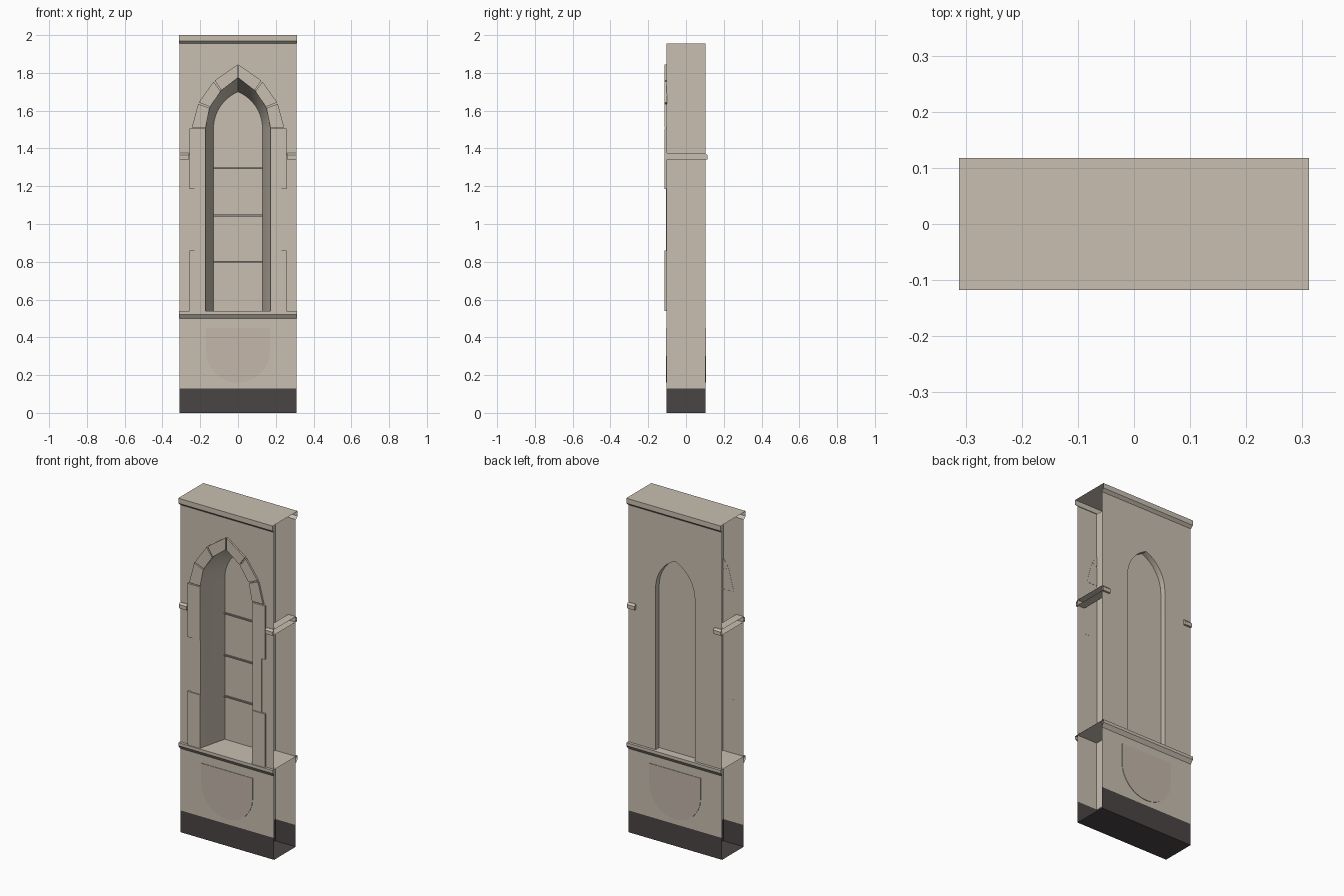
import bpy, bmesh, math
from mathutils import Vector

if "Cube" in bpy.data.objects:
    bpy.data.objects.remove(bpy.data.objects["Cube"])

W, D, TOP, SILL, SPRING, BASE = 0.31, 0.102, 1.955, 0.54, 1.505, 0.13


def material(name, rgb):
    m = bpy.data.materials.new(name)
    m.diffuse_color = (*rgb, 1)
    m.use_nodes = True
    m.node_tree.nodes["Principled BSDF"].inputs["Base Color"].default_value = m.diffuse_color
    return m


STONE = material("pale stone", (0.58, 0.52, 0.44))
DARK = material("dark plinth", (0.068, 0.060, 0.058))
STAIN = material("warm stone", (0.55, 0.475, 0.40))
IRON = material("grey bar", (0.30, 0.27, 0.24))


def build(name, faces, mats=(STONE,), rule=None, smooth=False):
    """faces: list of (points, outward direction)"""
    bm = bmesh.new()
    for pts, out in faces:
        f = bm.faces.new([bm.verts.new(p) for p in pts])
        f.normal_update()
        if f.normal.dot(Vector(out)) < 0:
            f.normal_flip()
        if rule:
            f.material_index = rule(f.calc_center_median())
    bmesh.ops.remove_doubles(bm, verts=bm.verts, dist=1e-5)
    me = bpy.data.meshes.new(name)
    bm.to_mesh(me)
    bm.free()
    for m in mats:
        me.materials.append(m)
    ob = bpy.data.objects.new(name, me)
    bpy.context.collection.objects.link(ob)
    if smooth:
        bpy.context.view_layer.objects.active = ob
        ob.select_set(True)
        bpy.ops.object.shade_smooth_by_angle(angle=math.radians(30))
        ob.select_set(False)
    return ob


def prism(outline, y0, y1):
    """Closed slab from an xz outline"""
    c = Vector((sum(p[0] for p in outline), 0, sum(p[1] for p in outline))) / len(outline)
    fs = [([(x, y, z) for x, z in outline], (0, s, 0)) for y, s in ((y0, -1), (y1, 1))]
    for (ax, az), (bx, bz) in zip(outline, outline[1:] + outline[:1]):
        out = Vector(((ax + bx) / 2, 0, (az + bz) / 2)) - c
        fs.append(([(ax, y0, az), (bx, y0, bz), (bx, y1, bz), (ax, y1, az)], out))
    return fs


def rect(x0, x1, z0, z1):
    return [(x0, z0), (x1, z0), (x1, z1), (x0, z1)]


def half_arch(half, rise, n=8):
    """Right half of a pointed opening, from the sill up to the apex"""
    d = (rise ** 2 - half ** 2) / (2 * half)
    r, end = half + d, math.atan2(rise, d)
    pts = [(r * math.cos(end * i / n) - d, SPRING + r * math.sin(end * i / n)) for i in range(n + 1)]
    pts[-1] = (0, SPRING + rise)
    return [(half, SILL)] + pts


def mirrored(pts, s):
    return [(s * x, z) for x, z in pts]


FRONT = half_arch(0.172, 0.27)
BACK = half_arch(0.13, 0.195)
PANE_Y = 0.065

# wall skins with the arched opening, inner cross walls and plinth
wall = []
for y, arch in ((-D, FRONT), (D, BACK)):
    for s in (-1, 1):
        outline = arch + [(0, TOP), (W, TOP), (W, SILL)]
        wall.append(([(s * x, y, z) for x, z in outline], (0, y, 0)))
    for z0, z1 in ((0, BASE), (BASE, SILL)):
        wall.append(([(x, y, z) for x, z in rect(-W, W, z0, z1)], (0, y, 0)))
for s in (-1, 1):
    for z0, z1 in ((0, BASE), (BASE, TOP)):
        x = s * 0.175
        wall.append(([(x, -D, z0), (x, D, z0), (x, D, z1), (x, -D, z1)], (s, 0, 0)))
wall.append(([(-W, -D, 0), (W, -D, 0), (W, D, 0), (-W, D, 0)], (0, 0, -1)))
build("wall", wall, (STONE, DARK), lambda c: int(c.z < BASE))

# splayed window reveal on the front, straight reveal on the back
reveal = []
for s in (-1, 1):
    for a, ya, b, yb in ((FRONT, -D, BACK, PANE_Y), (BACK, PANE_Y, BACK, D)):
        for i in range(len(a) - 1):
            q = [(s * a[i][0], ya, a[i][1]), (s * a[i + 1][0], ya, a[i + 1][1]),
                 (s * b[i + 1][0], yb, b[i + 1][1]), (s * b[i][0], yb, b[i][1])]
            mid = sum((Vector(p) for p in q), Vector()) / 4
            inward = Vector((0, 0, SPRING)) - mid
            inward.y = 0
            if mid.z < SPRING:
                inward.z = 0
            reveal.append((q, inward))
build("window_reveal", reveal, smooth=True)

# window pane and its cross bars
pane = BACK + mirrored(BACK, -1)[-2::-1]
build("window_pane", prism(pane, PANE_Y - 0.003, PANE_Y + 0.003))
for i, z in enumerate((0.80, 1.045, 1.295)):
    build(f"cross_bar_{i}", prism(rect(-0.13, 0.13, z - 0.004, z + 0.004),
                                  PANE_Y - 0.012, PANE_Y - 0.003), (IRON,))


def moulding(name, x0, x1, profile, caps=()):
    """Run a half profile (y, z) over both faces of the wall, ends open unless capped"""
    loop = profile + [(-y, z) for y, z in reversed(profile)]
    cz = sum(p[1] for p in loop) / len(loop)
    fs = []
    for (ay, az), (by, bz) in zip(loop, loop[1:] + loop[:1]):
        if az == bz == profile[-1][1] and ay * by < 0 and len(caps) == 0:
            continue  # open underside
        out = (0, (ay + by) / 2, (az + bz) / 2 - cz)
        fs.append(([(x0, ay, az), (x1, ay, az), (x1, by, bz), (x0, by, bz)], out))
    for x, d in caps:
        fs.append(([(x, y, z) for y, z in loop], (d, 0, 0)))
    build(name, fs)


# cornice, sill and short string courses at each side
moulding("cornice", -0.312, 0.312, [(0.118, 2.0), (0.118, 1.97), (D, TOP)])
moulding("sill", -0.312, 0.312, [(0.118, SILL), (0.118, 0.522), (D, 0.50)])
for s, side in ((-1, "left"), (1, "right")):
    moulding(f"string_course_{side}", s * 0.26, s * W,
             [(0.104, 1.375), (0.114, 1.364), (0.114, 1.342)], caps=((s * 0.26, -s),))

    # jamb stones, wide at the foot and head, narrow between
    for part, x1, z0, z1, y in (("foot", 0.256, SILL, 0.86, -0.113),
                                ("middle", 0.23, 0.86, 1.185, -0.107),
                                ("head", 0.256, 1.185, SPRING, -0.113)):
        build(f"jamb_{part}_{side}", prism(mirrored(rect(0.172, x1, z0, z1), s), y, -D + 0.001))

    # arch stones with thin joints
    inner = [(0.172, 1.508), (0.15, 1.617), (0.09, 1.705), (0, 1.775)]
    outer = [(0.245, 1.508), (0.21, 1.64), (0.127, 1.757), (0, 1.846)]
    for i in range(3):
        def between(a, b, t):
            return tuple(p + (q - p) * t for p, q in zip(a, b))
        block = [between(inner[i], inner[i + 1], 0.03), between(outer[i], outer[i + 1], 0.03),
                 between(outer[i], outer[i + 1], 0.97), between(inner[i], inner[i + 1], 0.97)]
        build(f"arch_stone_{side}_{i}", prism(mirrored(block, s), -0.113, -D + 0.001))

# faint round-bottomed panels below the sill, front and back
shield = [(-0.17, 0.45)] + [(-0.17 * math.cos(math.pi * i / 16), 0.33 - 0.17 * math.sin(math.pi * i / 16))
                            for i in range(17)] + [(0.17, 0.45)]
build("front_panel", prism(shield, -D - 0.003, -D), (STAIN,))
build("back_panel", prism(shield, D, D + 0.003), (STAIN,))
